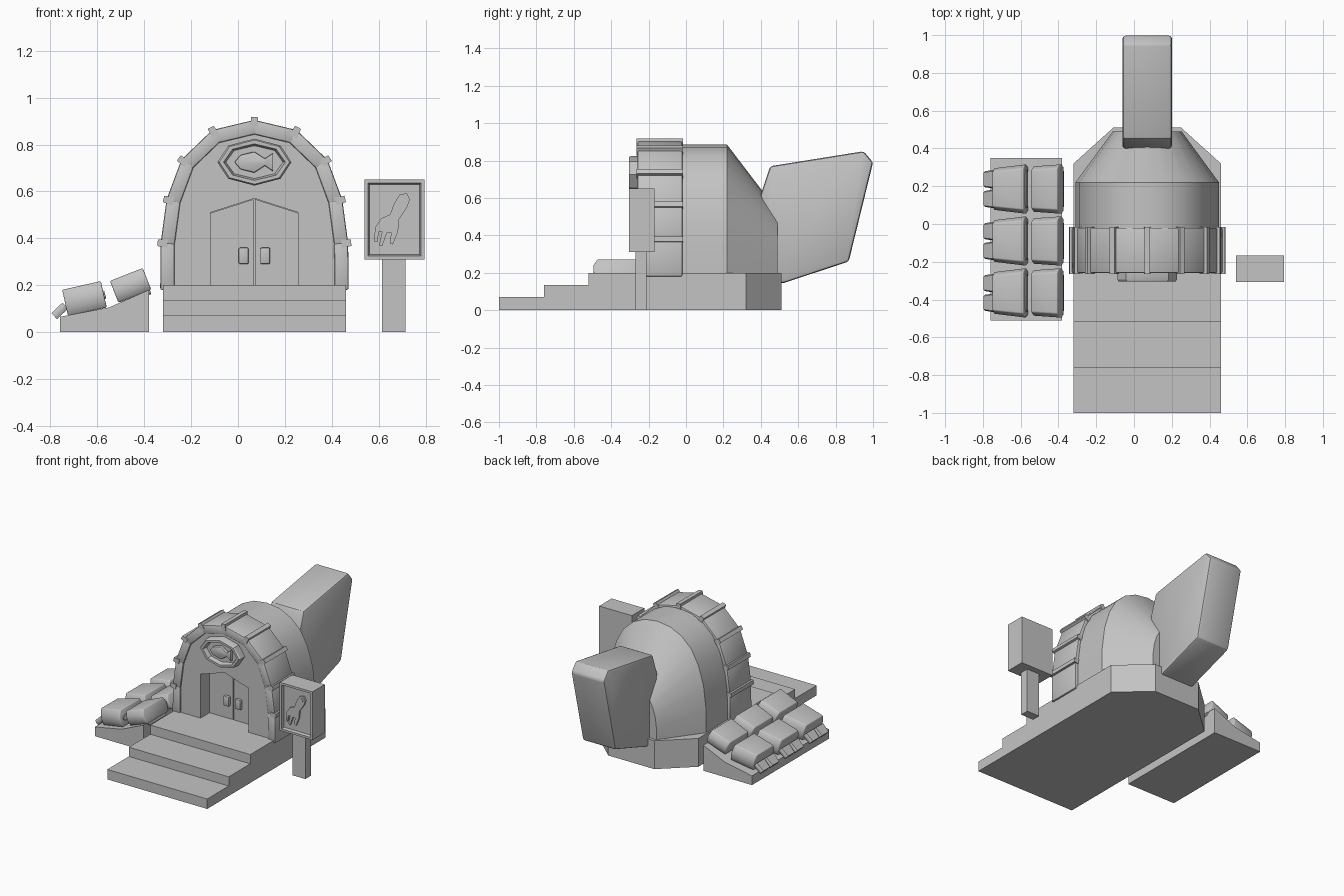
import bpy, bmesh, math
from mathutils import Vector

cube = bpy.data.objects.get("Cube")
if cube:
    bpy.data.objects.remove(cube)

grey = bpy.data.materials.new("plain_grey")
grey.use_nodes = True
grey.diffuse_color = (0.55, 0.55, 0.55, 1)
grey.node_tree.nodes["Principled BSDF"].inputs["Base Color"].default_value = grey.diffuse_color

CX = 0.07  # centre line of the building


def finish(obj, bevel=0, angle=30):
    bpy.ops.object.select_all(action="DESELECT")
    obj.select_set(True)
    bpy.context.view_layer.objects.active = obj
    if bevel:
        mod = obj.modifiers.new("Bevel", "BEVEL")
        mod.width, mod.segments = bevel, 2
        bpy.ops.object.modifier_apply(modifier=mod.name)
    bpy.ops.object.shade_smooth_by_angle(angle=math.radians(angle))


def loft(name, rings, bevel=0, angle=30):
    """Skin equal rings of points and cap both ends."""
    bm = bmesh.new()
    rows = [[bm.verts.new(p) for p in ring] for ring in rings]
    n = len(rows[0])
    for a, b in zip(rows, rows[1:]):
        for i in range(n):
            j = (i + 1) % n
            bm.faces.new((a[i], a[j], b[j], b[i]))
    bm.faces.new(rows[0][::-1])
    bm.faces.new(rows[-1])
    bmesh.ops.recalc_face_normals(bm, faces=bm.faces)
    mesh = bpy.data.meshes.new(name)
    bm.to_mesh(mesh)
    bm.free()
    mesh.materials.append(grey)
    obj = bpy.data.objects.new(name, mesh)
    bpy.context.collection.objects.link(obj)
    finish(obj, bevel, angle)
    return obj


def place(axis, p, d):
    return {"x": (d, *p), "y": (p[0], d, p[1]), "z": (*p, d)}[axis]


def prism(name, axis, pts, a, b, **kw):
    return loft(name, [[place(axis, p, d) for p in pts] for d in (a, b)], **kw)


def box(name, x0, x1, y0, y1, z0, z1, **kw):
    return prism(name, "z", [(x0, y0), (x1, y0), (x1, y1), (x0, y1)], z0, z1, **kw)


def full_arch(half):
    return [(CX - x, z) for x, z in reversed(half)] + [(CX + x, z) for x, z in half[1:]]


# Platform and entrance steps
prism("platform", "z", [(-0.32, -0.52), (0.46, -0.52), (0.46, 0.32), (0.25, 0.51),
                        (-0.11, 0.51), (-0.32, 0.32)], 0, 0.2)
for i, (y, z) in enumerate([(-0.76, 0.135), (-1.0, 0.07)]):
    box(f"step_{i + 1}", -0.32, 0.46, y, -0.5, 0, z)

# Domed shell with a tapered back
shell_half = [(0, 0.885), (0.1, 0.872), (0.19, 0.83), (0.265, 0.76), (0.32, 0.66),
              (0.36, 0.53), (0.38, 0.37), (0.38, 0.19)]
rings = []
for y, sx, sz in [(-0.25, 1, 1), (0.22, 1, 1), (0.49, 0.48, 0.49)]:
    rings.append([(CX + (x - CX) * sx, y, 0.19 + (z - 0.19) * sz) for x, z in full_arch(shell_half)])
shell = loft("domed_shell", rings, angle=35)

# Pointed doorway cut into the shell
cutter = prism("doorway_cutter", "y", [(CX - 0.187, 0.1), (CX + 0.187, 0.1), (CX + 0.187, 0.51),
                                       (CX, 0.57), (CX - 0.187, 0.51)], -0.4, -0.13)
cutter.hide_render = True
cut = shell.modifiers.new("Doorway", "BOOLEAN")
cut.operation, cut.object = "DIFFERENCE", cutter
bpy.context.view_layer.objects.active = shell
bpy.ops.object.modifier_apply(modifier=cut.name)
bpy.data.objects.remove(cutter)

# Double doors and their handles
for side, s in (("right", -1), ("left", 1)):
    prism(f"{side}_door", "y", [(CX + s * x, z) for x, z in
          [(0.003, 0.2), (0.187, 0.2), (0.187, 0.508), (0.003, 0.567)]], -0.15, -0.12)
    x = CX + s * 0.046
    box(f"{side}_door_handle", x - 0.021, x + 0.021, -0.17, -0.145, 0.29, 0.36, bevel=0.006)

# Padded roof band: panels with a rib at every joint
band = full_arch([(0, 0.905), (0.18, 0.862), (0.312, 0.735), (0.375, 0.565), (0.4, 0.38), (0.402, 0.18)])
hub = Vector((CX, 0.35))
for i, (p, q) in enumerate(zip(band, band[1:])):
    p, q = Vector(p), Vector(q)
    d = (q - p).normalized()
    out = Vector((-d.y, d.x))
    prism(f"roof_panel_{i + 1}", "y", [p, q, q - out * 0.06, p - out * 0.06],
          -0.26, -0.02, bevel=0.008, angle=40)
for i in range(1, len(band) - 1):
    p = Vector(band[i])
    d = (Vector(band[i + 1]) - Vector(band[i - 1])).normalized()
    out = Vector((-d.y, d.x))
    prism(f"roof_rib_{i}", "y", [p + d * a + out * b for a, b in
          [(-0.018, -0.03), (0.018, -0.03), (0.014, 0.013), (-0.014, 0.013)]], -0.265, -0.015)

# Octagonal emblem with a fish
def octagon(rx, rz, y):
    return [(CX + rx * math.cos(k * math.pi / 4), y, 0.725 + rz * math.sin(k * math.pi / 4))
            for k in range(8)]


loft("emblem_frame", [octagon(0.158, 0.1, -0.24), octagon(0.158, 0.1, -0.295),
                      octagon(0.15, 0.094, -0.305), octagon(0.132, 0.078, -0.305),
                      octagon(0.122, 0.07, -0.275)])
fish = [(-0.085, 0), (-0.06, 0.03), (0, 0.045), (0.045, 0.015), (0.08, 0.04),
        (0.08, -0.04), (0.045, -0.015), (0, -0.045), (-0.06, -0.03)]
prism("emblem_fish", "y", [(CX + x, 0.725 + z) for x, z in fish], -0.295, -0.27, bevel=0.005)

# Large tail fin at the back
prism("tail_fin", "x", [(0.40, 0.62), (0.45, 0.77), (0.95, 0.85), (1.0, 0.79),
                        (0.87, 0.26), (0.52, 0.145), (0.42, 0.16)], -0.06, 0.2, bevel=0.015)

# Sign on a post
box("sign_post", 0.615, 0.715, -0.27, -0.21, 0, 0.33)


def sign_ring(inset, y):
    x0, x1, z0, z1 = 0.54 + inset, 0.795 - inset, 0.31 + inset, 0.65 - inset
    return [(x0, y, z0), (x1, y, z0), (x1, y, z1), (x0, y, z1)]


loft("sign_board", [sign_ring(0, -0.168), sign_ring(0, -0.306), sign_ring(0.015, -0.306),
                    sign_ring(0.02, -0.285)])

# Garden fork on the sign, outlined from the handle round the prongs
fork = [(.69, .587), (.72, .592), (.734, .566), (.721, .532), (.687, .481), (.683, .43),
        (.661, .374), (.649, .379), (.653, .425), (.636, .425), (.615, .366), (.602, .37),
        (.615, .43), (.602, .43), (.594, .383), (.581, .387), (.585, .447), (.611, .485),
        (.649, .502), (.666, .549)]
prism("sign_fork", "y", fork, -0.298, -0.28)
prism("fork_handle_stud", "y", [(0.708 + 0.01 * math.cos(k * math.pi / 4),
      0.565 + 0.012 * math.sin(k * math.pi / 4)) for k in range(8)], -0.302, -0.29)

# Sloped display ramp
prism("display_ramp", "y", [(-0.76, 0), (-0.38, 0), (-0.38, 0.18), (-0.55, 0.105), (-0.76, 0.065)],
      -0.51, 0.35)


def sack(name, y, p0, p1, h, w0, w1, **kw):
    """Tilted sack from p0 to p1 (x, z of its underside) with a rounded top."""
    d = (Vector(p1) - Vector(p0)).normalized()
    up = Vector((-d.y, d.x)) * h
    shape = [(-0.44, 0), (0.44, 0), (0.5, 0.3), (0.5, 0.65), (0.42, 1), (-0.42, 1), (-0.5, 0.65), (-0.5, 0.3)]
    rings = []
    for p, w in ((p0, w0), (p1, w1)):
        rings.append([(p[0] + up.x * v, y + w * u, p[1] + up.y * v) for u, v in shape])
    loft(name, rings, angle=50, **kw)


# Three rows of sacks with tied ends
for i, y in enumerate((0.185, -0.09, -0.365)):
    n = i + 1
    sack(f"lower_sack_{n}", y, (-0.725, 0.068), (-0.56, 0.105), 0.115, 0.22, 0.26, bevel=0.006)
    sack(f"upper_sack_{n}", y, (-0.51, 0.125), (-0.37, 0.18), 0.1, 0.24, 0.26, bevel=0.006)
    sack(f"lower_sack_end_{n}", y, (-0.58, 0.138), (-0.562, 0.143), 0.035, 0.2, 0.2)
    sack(f"upper_sack_end_{n}", y, (-0.39, 0.155), (-0.37, 0.162), 0.035, 0.2, 0.2)
    for side, s in (("right", -1), ("left", 1)):
        sack(f"{side}_sack_foot_{n}", y + s * 0.052, (-0.772, 0.055), (-0.725, 0.1), 0.035, 0.085, 0.1)
